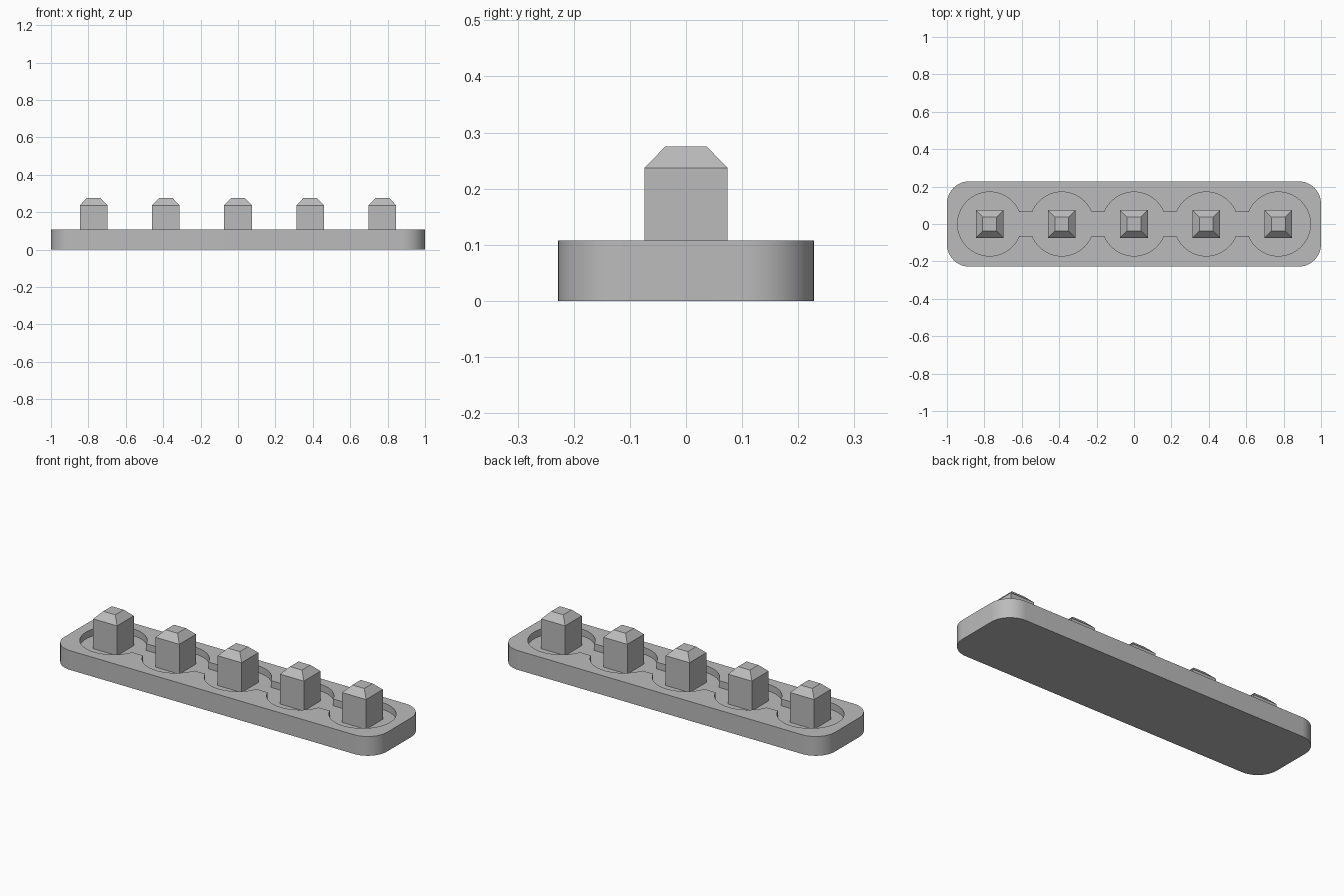
import bpy, bmesh
from math import sin, cos, pi, asin, radians

if "Cube" in bpy.data.objects:
    bpy.data.objects.remove(bpy.data.objects["Cube"])

PITCH, COUNT = 0.386, 5
HALF_W, CORNER, TOP, FLOOR = 0.228, 0.12, 0.108, 0.07
POCKET_R, CHANNEL = 0.171, 0.063
CENTRES = [(i - (COUNT - 1) / 2) * PITCH for i in range(COUNT)]

grey = bpy.data.materials.new("plain grey")
grey.use_nodes = True
colour = (0.5, 0.5, 0.5, 1)
grey.diffuse_color = colour
grey.node_tree.nodes["Principled BSDF"].inputs["Base Color"].default_value = colour


def finish(name, bm):
    bmesh.ops.recalc_face_normals(bm, faces=bm.faces)
    mesh = bpy.data.meshes.new(name)
    bm.to_mesh(mesh)
    bm.free()
    mesh.materials.append(grey)
    obj = bpy.data.objects.new(name, mesh)
    bpy.context.collection.objects.link(obj)
    return obj


def prism(name, outline, z0, z1):
    bm = bmesh.new()
    face = bm.faces.new([bm.verts.new((x, y, z0)) for x, y in outline])
    ext = bmesh.ops.extrude_face_region(bm, geom=[face])
    verts = [v for v in ext["geom"] if isinstance(v, bmesh.types.BMVert)]
    bmesh.ops.translate(bm, verts=verts, vec=(0, 0, z1 - z0))
    return finish(name, bm)


def arc(cx, cy, r, a0, a1, n):
    return [(cx + r * cos(a0 + (a1 - a0) * i / n),
             cy + r * sin(a0 + (a1 - a0) * i / n)) for i in range(n + 1)]


# Rounded base plate
outline = []
for k, (sx, sy) in enumerate([(1, 1), (-1, 1), (-1, -1), (1, -1)]):
    outline += arc(sx * (1 - CORNER), sy * (HALF_W - CORNER), CORNER,
                   k * pi / 2, (k + 1) * pi / 2, 16)
plate = prism("base_plate", outline, 0, TOP)

# Recess: round pockets joined by straight channels
mouth = asin(CHANNEL / POCKET_R)
upper = []
for i, cx in enumerate(CENTRES):
    start = pi if i == 0 else pi - mouth
    end = 0 if i == COUNT - 1 else mouth
    upper += arc(cx, 0, POCKET_R, start, end, 28)
lower = [(x, -y) for x, y in reversed(upper[1:-1])]
cutter = prism("recess_cutter", upper + lower, FLOOR, TOP + 0.1)
cutter.hide_render = True

cut = plate.modifiers.new("recess", 'BOOLEAN')
cut.operation, cut.solver, cut.object = 'DIFFERENCE', 'EXACT', cutter
bpy.context.view_layer.objects.active = plate
plate.select_set(True)
bpy.ops.object.modifier_apply(modifier=cut.name)
bpy.data.objects.remove(cutter)
bpy.ops.object.shade_smooth_by_angle(angle=radians(30))


# Square pegs with chamfered tops, standing in the pockets
def peg(name, cx):
    bm = bmesh.new()
    rings = []
    for half, z in [(0.074, FLOOR), (0.074, 0.237), (0.037, 0.275)]:
        rings.append([bm.verts.new((cx + sx * half, sy * half, z))
                      for sx, sy in [(-1, -1), (1, -1), (1, 1), (-1, 1)]])
    for low, high in zip(rings, rings[1:]):
        for j in range(4):
            k = (j + 1) % 4
            bm.faces.new((low[j], low[k], high[k], high[j]))
    bm.faces.new(rings[0])
    bm.faces.new(rings[-1])
    finish(name, bm)


for i, cx in enumerate(CENTRES):
    peg(f"peg_{i + 1}", cx)
